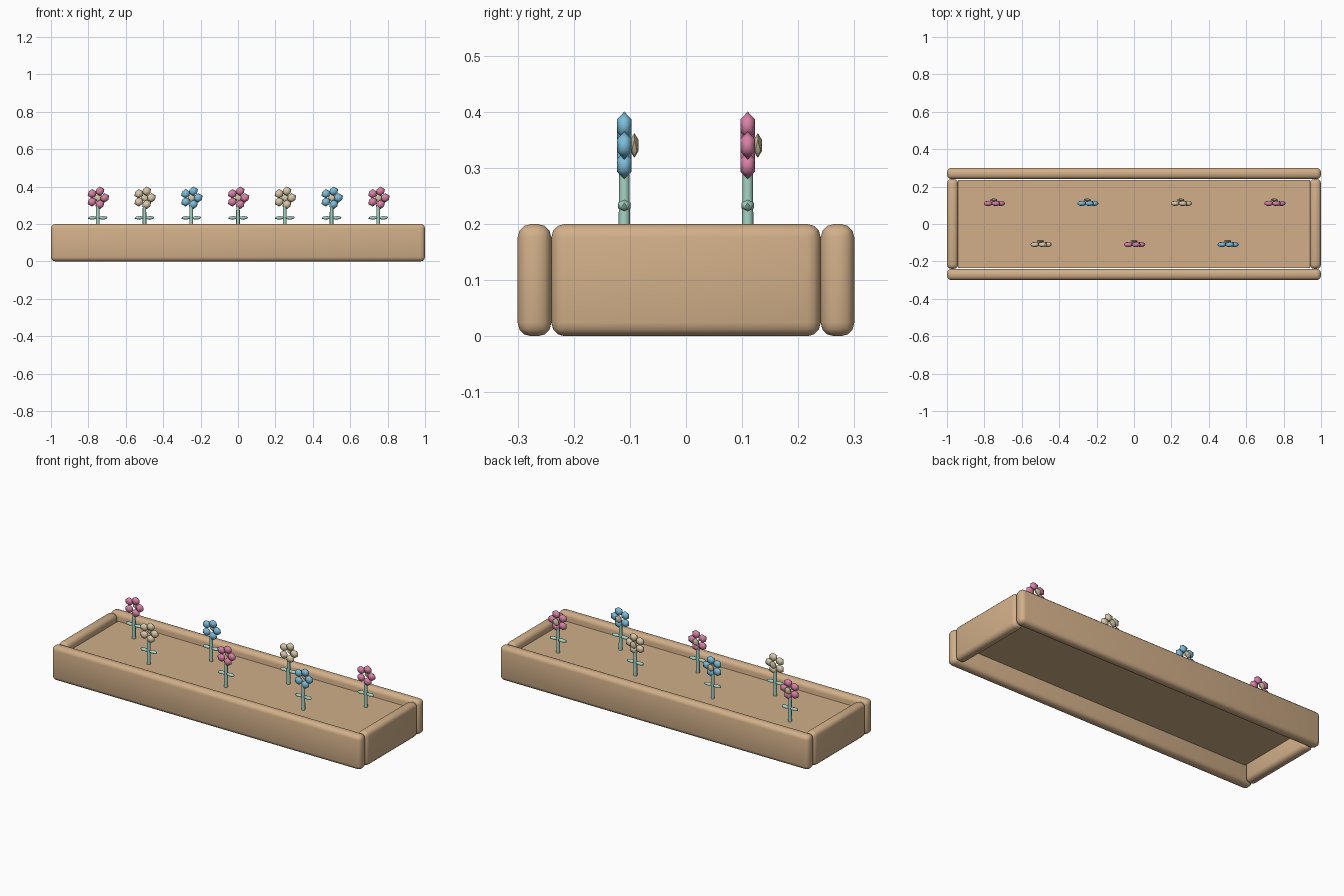
import bpy, math

if "Cube" in bpy.data.objects:
    bpy.data.objects.remove(bpy.data.objects["Cube"])


def material(name, rgb):
    m = bpy.data.materials.new(name)
    m.diffuse_color = (*rgb, 1)
    m.use_nodes = True
    m.node_tree.nodes["Principled BSDF"].inputs["Base Color"].default_value = m.diffuse_color
    return m


wood = material("tan_wood", (0.64, 0.43, 0.25))
green = material("pale_green", (0.38, 0.66, 0.55))
cream = material("cream", (0.70, 0.59, 0.40))
pink = material("pink", (0.70, 0.22, 0.38))
blue = material("blue", (0.20, 0.51, 0.71))


def box(name, loc, size, bevel=0.0):
    bpy.ops.mesh.primitive_cube_add(size=1, location=loc)
    o = bpy.context.object
    o.name = name
    o.scale = size
    bpy.ops.object.transform_apply(location=False, rotation=False, scale=True)
    o.data.materials.append(wood)
    if bevel:
        b = o.modifiers.new("rounded_edges", 'BEVEL')
        b.width = bevel
        b.segments = 3
        bpy.ops.object.modifier_apply(modifier=b.name)
        bpy.ops.object.shade_smooth_by_angle(angle=math.radians(35))
    return o


def blob(name, loc, half, mat):
    # Low-poly ellipsoid with a hexagonal outline
    bpy.ops.mesh.primitive_ico_sphere_add(subdivisions=1, radius=1, location=loc)
    o = bpy.context.object
    o.name = name
    o.scale = half
    bpy.ops.object.transform_apply(location=False, rotation=False, scale=True)
    o.data.materials.append(mat)
    bpy.ops.object.shade_smooth_by_angle(angle=math.radians(60))
    return o


# Planter frame and its filling
for s, side in ((-1, "front"), (1, "back")):
    box(side + "_plank", (0, s * 0.27, 0.1), (2, 0.06, 0.2), 0.024)
for s, side in ((-1, "left"), (1, "right")):
    box(side + "_plank", (s * 0.97, 0, 0.1), (0.06, 0.48, 0.2), 0.024)
box("bed", (0, 0, 0.128), (1.88, 0.47, 0.055))


def flower(x, y, mat):
    # Stem
    bpy.ops.mesh.primitive_cone_add(vertices=8, radius1=0.0105, radius2=0.009,
                                    depth=0.165, location=(x, y, 0.2325))
    o = bpy.context.object
    o.name = "stem"
    o.data.materials.append(green)
    bpy.ops.object.shade_smooth_by_angle(angle=math.radians(50))
    # Leaves
    for s in (-1, 1):
        blob("leaf", (x + s * 0.028, y, 0.233), (0.028, 0.0135, 0.0105), green)
    # Ring of five petals
    for i in range(5):
        a = math.tau * i / 5
        blob("petal", (x + 0.037 * math.cos(a), y, 0.34 + 0.037 * math.sin(a)),
             (0.0265, 0.0155, 0.025), mat)
    # Flower centre on the back
    blob("flower_centre", (x, y + 0.018, 0.34), (0.022, 0.009, 0.022), cream)


# Two staggered rows
for i, mat in enumerate((pink, cream, blue, pink, cream, blue, pink)):
    flower(-0.75 + 0.25 * i, 0.11 if i % 2 == 0 else -0.11, mat)
